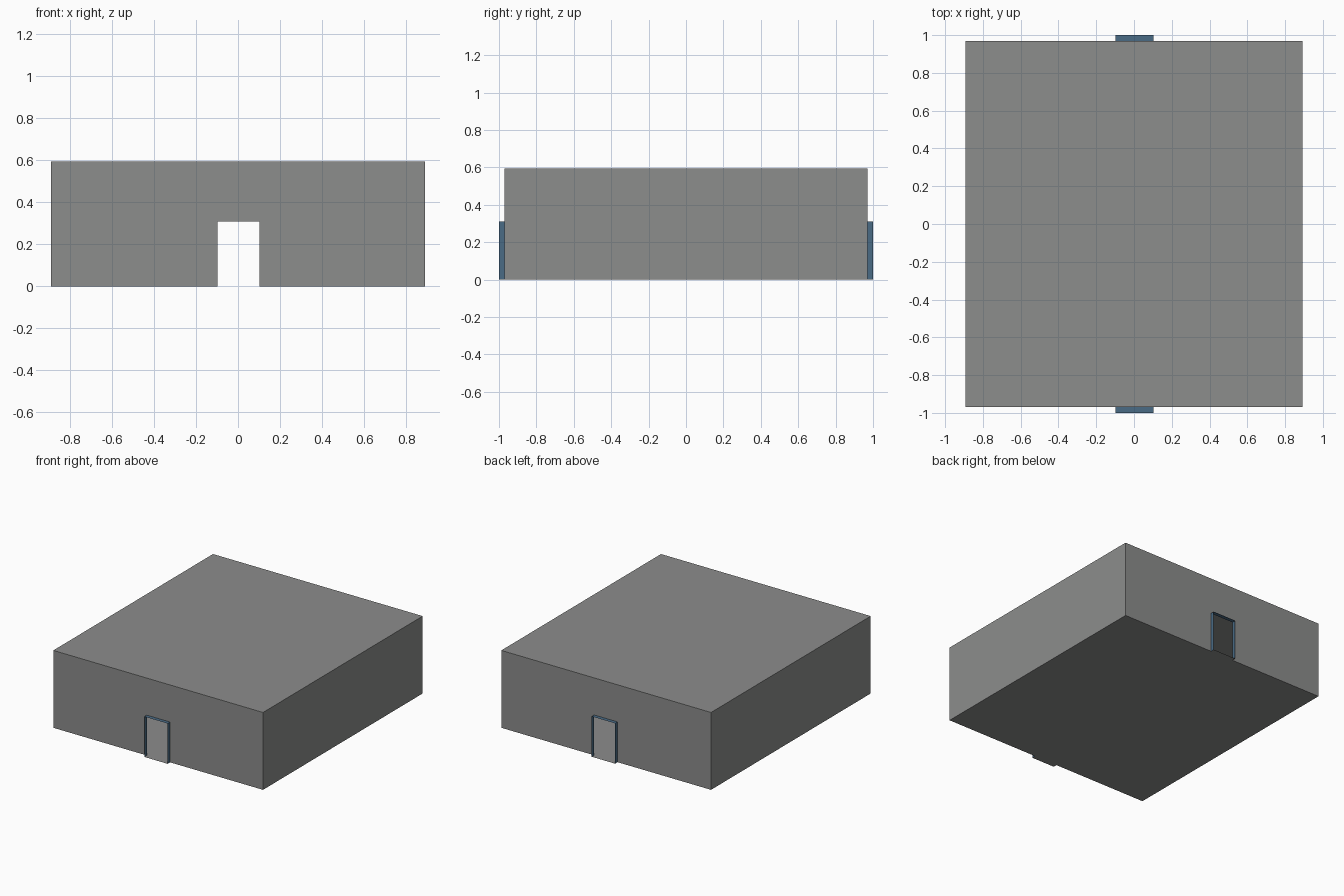
import bpy, bmesh

if "Cube" in bpy.data.objects:
    bpy.data.objects.remove(bpy.data.objects["Cube"])

HX, HY, H = 0.892, 0.97, 0.595       # room half width, half depth, height
DL, DR, DH = -0.097, 0.102, 0.31     # doorway left, right, height
END = 1.0                            # outer end of the door tunnels


def material(name, rgb):
    m = bpy.data.materials.new(name)
    m.diffuse_color = (*rgb, 1)
    m.use_nodes = True
    m.node_tree.nodes["Principled BSDF"].inputs["Base Color"].default_value = m.diffuse_color
    return m


grey = material("wall grey", (0.262, 0.266, 0.262))
blue = material("frame blue", (0.068, 0.147, 0.235))


def sheet_object(name, quads, mat):
    """Make one thin-sheet object from a few quads, welded at shared corners."""
    bm = bmesh.new()
    for q in quads:
        bm.faces.new([bm.verts.new(p) for p in q])
    bmesh.ops.remove_doubles(bm, verts=bm.verts, dist=1e-5)
    me = bpy.data.meshes.new(name)
    bm.to_mesh(me)
    bm.free()
    me.materials.append(mat)
    ob = bpy.data.objects.new(name, me)
    bpy.context.collection.objects.link(ob)
    return ob


def level(x0, x1, y0, y1, z, up=True):
    q = [(x0, y0, z), (x1, y0, z), (x1, y1, z), (x0, y1, z)]
    return q if up else q[::-1]


def side(x, y0, y1, z1, right=True):
    q = [(x, y0, 0), (x, y1, 0), (x, y1, z1), (x, y0, z1)]
    return q if right else q[::-1]


def end_wall(x0, x1, z0, z1, s):
    q = [(x0, s * HY, z0), (x1, s * HY, z0), (x1, s * HY, z1), (x0, s * HY, z1)]
    return q if s < 0 else q[::-1]


# Roof, floor and the two plain side walls
sheet_object("roof", [level(-HX, HX, -HY, HY, H)], grey)
sheet_object("floor", [level(-HX, HX, -HY, HY, 0, False)], grey)
sheet_object("side_walls", [side(HX, -HY, HY, H),
                            side(-HX, -HY, HY, H, False)], grey)

# Both ends: wall with a door opening, short blue tunnel, grey threshold
for s, label in ((-1, "front"), (1, "back")):
    sheet_object(label + "_wall", [
        end_wall(-HX, DL, 0, DH, s), end_wall(DR, HX, 0, DH, s),
        end_wall(-HX, DL, DH, H, s), end_wall(DL, DR, DH, H, s),
        end_wall(DR, HX, DH, H, s)], grey)
    y0, y1 = sorted((s * HY, s * END))
    sheet_object(label + "_door_frame", [
        side(DL, y0, y1, DH, False), side(DR, y0, y1, DH),
        level(DL, DR, y0, y1, DH)], blue)
    sheet_object(label + "_threshold", [level(DL, DR, y0, y1, 0, False)], grey)
